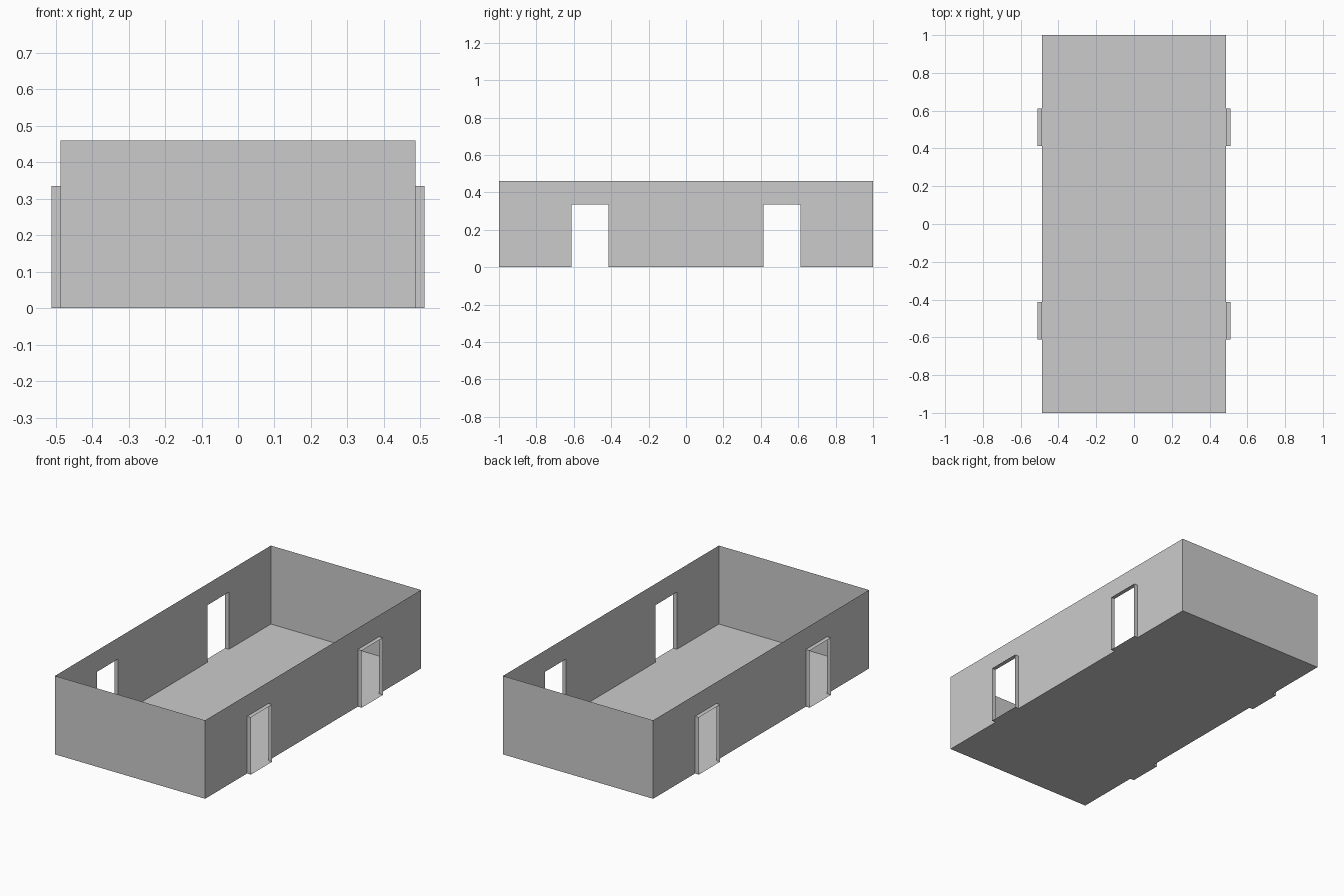
import bpy

if "Cube" in bpy.data.objects:
    bpy.data.objects.remove(bpy.data.objects["Cube"])

W, L, H = 0.487, 1.0, 0.46          # half width, half length, wall height
OUT = 0.512                         # outer face of the door sleeves
D0, D1, DH = 0.414, 0.612, 0.335    # door near/far edge and height


def sheet(name, verts, faces):
    mesh = bpy.data.meshes.new(name)
    mesh.from_pydata(verts, [], faces)
    obj = bpy.data.objects.new(name, mesh)
    bpy.context.collection.objects.link(obj)
    return obj


# Floor
sheet("floor", [(-W, -L, 0), (W, -L, 0), (W, L, 0), (-W, L, 0)], [(0, 1, 2, 3)])

# End walls
for label, s in (("front", -1), ("back", 1)):
    sheet(label + "_wall",
          [(s * W, s * L, 0), (-s * W, s * L, 0), (-s * W, s * L, H), (s * W, s * L, H)],
          [(0, 1, 2, 3)])

# Side walls: one outline with two door openings cut up from the floor
outline = [(-L, 0), (-D1, 0), (-D1, DH), (-D0, DH), (-D0, 0),
           (D0, 0), (D0, DH), (D1, DH), (D1, 0), (L, 0), (L, H), (-L, H)]
for label, s in (("left", -1), ("right", 1)):
    sheet(label + "_wall", [(s * W, s * y, z) for y, z in outline],
          [tuple(range(len(outline)))])

    # Thin door sleeves projecting outward: threshold, jambs and lintel
    for end, t in (("front", -1), ("back", 1)):
        loop = [(t * D0, 0), (t * D1, 0), (t * D1, DH), (t * D0, DH)]
        verts = [(s * x, y, z) for x in (W, OUT) for y, z in loop]
        faces = [(i, (i + 1) % 4, 4 + (i + 1) % 4, 4 + i) for i in range(4)]
        if s * t > 0:
            faces = [f[::-1] for f in faces]
        sheet(f"{label}_{end}_door_frame", verts, faces)
